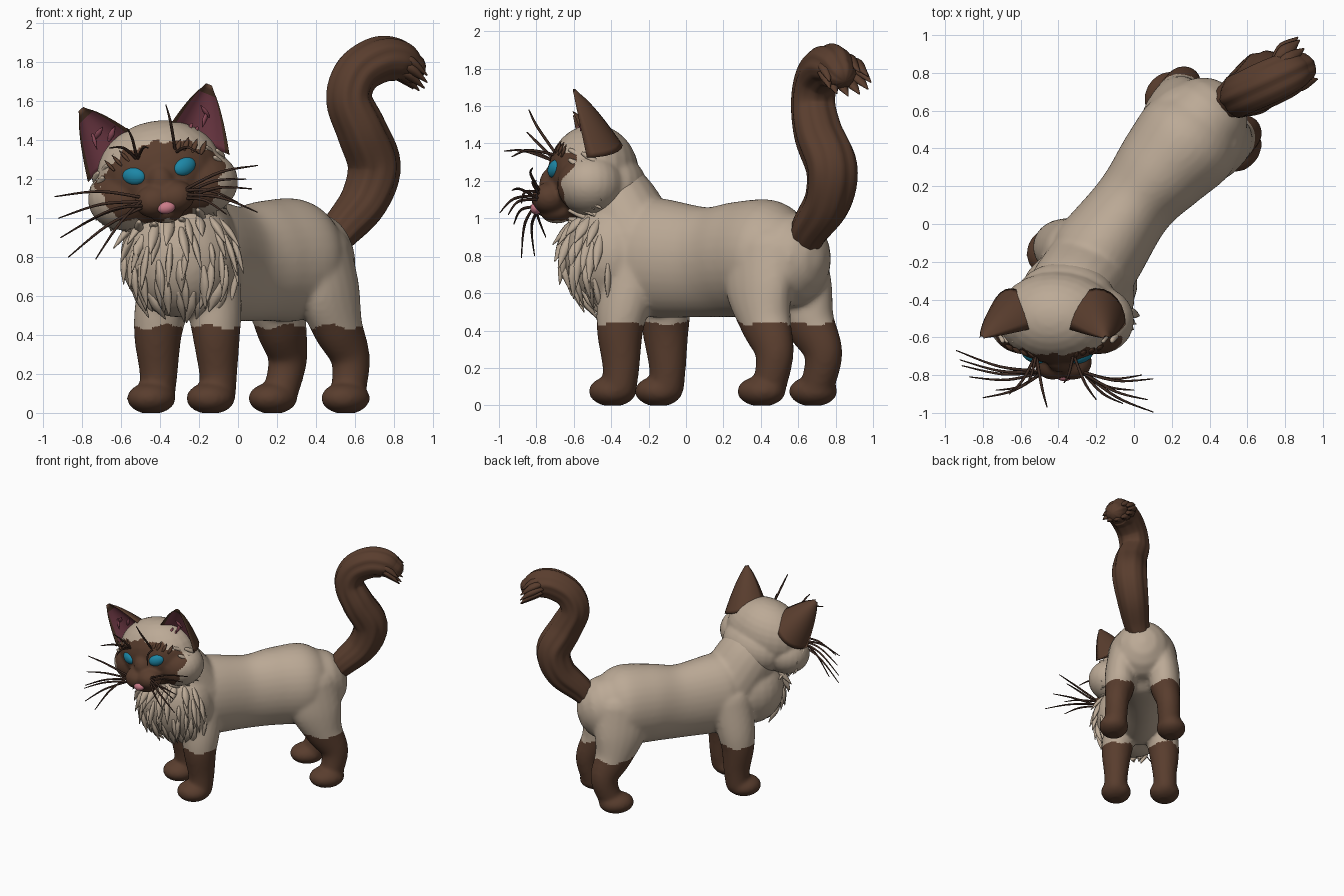
import bpy, bmesh, math, random
from mathutils import Vector, Matrix

if "Cube" in bpy.data.objects:
    bpy.data.objects.remove(bpy.data.objects["Cube"])
random.seed(4)

def mat(name, col):
    m = bpy.data.materials.new(name)
    m.diffuse_color = (*col, 1)
    m.use_nodes = True
    m.node_tree.nodes["Principled BSDF"].inputs["Base Color"].default_value = m.diffuse_color
    return m

CREAM = mat("cream fur", (0.50, 0.40, 0.305))
BROWN = mat("dark brown fur", (0.10, 0.047, 0.027))
DARK = mat("whisker brown", (0.05, 0.025, 0.017))
PINK = mat("inner ear pink", (0.24, 0.062, 0.09))
NOSE = mat("nose pink", (0.60, 0.20, 0.25))
BLUE = mat("eye blue", (0.012, 0.24, 0.38))

# local frames: the body runs diagonally, the head looks forward and is tilted
BODY = Matrix.Translation((0.06, 0.165, 0)) @ Matrix.Rotation(-math.atan2(0.63, 0.777), 4, 'Z')
HEAD = Matrix.Translation((-0.40, -0.45, 1.22)) @ Matrix.Rotation(-0.19, 4, 'Y')
I4 = Matrix.Identity(4)

def ball(bm, c, r, m=I4, rot=I4):
    M = m @ Matrix.Translation(c) @ rot @ Matrix.Diagonal((*r, 1))
    bmesh.ops.create_uvsphere(bm, u_segments=24, v_segments=16, radius=1, matrix=M)

def catmull(pts, steps):
    P = [pts[0]] + list(pts) + [pts[-1]]
    out = []
    for i in range(1, len(P) - 2):
        for k in range(steps):
            t = k / steps
            out.append([0.5 * (2*b + (c-a)*t + (2*a-5*b+4*c-d)*t*t + (3*b-a-3*c+d)*t**3)
                        for a, b, c, d in zip(P[i-1], P[i], P[i+1], P[i+2])])
    return out + [list(pts[-1])]

def tube(bm, pts, m=I4, up=(0, 0, 1), sides=20, steps=6, ridge=0.0, caps=4):
    """Sweep through (x, y, z, side radius, other radius) with rounded ends."""
    rows = catmull(pts, steps)
    n = len(rows)
    rings = []
    for i, r in enumerate(rows):
        t = (Vector(rows[min(i+1, n-1)][:3]) - Vector(rows[max(i-1, 0)][:3])).normalized()
        rings.append((Vector(r[:3]), t, r[3], r[4]))
    def cap(ring, s):
        c, t, a, b = ring
        res = []
        for k in range(1, caps + 1):
            g = k / (caps + 0.3) * math.pi / 2
            res.append((c + t * s * min(a, b) * math.sin(g), t, a*math.cos(g), b*math.cos(g)))
        return res
    rings = cap(rings[0], -1)[::-1] + rings + cap(rings[-1], 1)
    loops = []
    for c, t, a, b in rings:
        side = t.cross(Vector(up)).normalized()
        nrm = side.cross(t)
        loop = []
        for k in range(sides):
            g = 2 * math.pi * k / sides
            f = 1 + ridge * (math.sin(6*g) + 0.7 * math.sin(11*g + 1 + 3*c.z))
            loop.append(bm.verts.new(m @ (c + side*a*f*math.cos(g) + nrm*b*f*math.sin(g))))
        loops.append(loop)
    for A, B in zip(loops, loops[1:]):
        for k in range(sides):
            bm.faces.new((A[k], A[(k+1) % sides], B[(k+1) % sides], B[k]))
    bm.faces.new(loops[0][::-1])
    bm.faces.new(loops[-1])

def tuft(bm, p, d, length, r, bend):
    p, d, bend = Vector(p), Vector(d).normalized(), Vector(bend)
    pts = [(*p, r*0.5, r*0.4), (*(p + d*length*0.45), r, r*0.65),
           (*(p + d*length + bend), r*0.12, r*0.1)]
    tube(bm, pts, up=(0.31, 0.2, 0.92), sides=8, steps=4, caps=2)

def finish(bm, name, mats, voxel=0, smooth=8):
    bmesh.ops.recalc_face_normals(bm, faces=bm.faces)
    me = bpy.data.meshes.new(name)
    for x in mats:
        me.materials.append(x)
    bm.to_mesh(me)
    bm.free()
    ob = bpy.data.objects.new(name, me)
    bpy.context.collection.objects.link(ob)
    if voxel:
        bpy.context.view_layer.objects.active = ob
        mod = ob.modifiers.new("blend", 'REMESH')
        mod.mode, mod.voxel_size = 'VOXEL', voxel
        mod2 = ob.modifiers.new("soften", 'SMOOTH')
        mod2.factor, mod2.iterations = 0.5, smooth
        for k in ("blend", "soften"):
            bpy.ops.object.modifier_apply(modifier=k)
        ob.data.materials.clear()
        for x in mats:
            ob.data.materials.append(x)
    for f in ob.data.polygons:
        f.use_smooth = True
    return ob

# body with legs, neck and chest
bm = bmesh.new()
tube(bm, [(0.01, -0.53, 0.80, 0.22, 0.27), (0.01, -0.43, 0.79, 0.25, 0.32), (-0.01, -0.09, 0.765, 0.218, 0.295),
          (-0.01, 0.15, 0.78, 0.255, 0.31), (0, 0.36, 0.785, 0.285, 0.315), (0, 0.48, 0.78, 0.24, 0.26)], BODY, sides=32)
for s in (1, -1):
    tube(bm, [(s*0.14, -0.47, 0.78, 0.12, 0.16), (s*0.175, -0.50, 0.55, 0.13, 0.15), (s*0.193, -0.51, 0.40, 0.12, 0.128),
              (s*0.197, -0.50, 0.22, 0.098, 0.103), (s*0.20, -0.505, 0.10, 0.092, 0.092)], BODY, up=(0, 1, 0))
    ball(bm, (s*0.196, -0.56, 0.075), (0.122, 0.132, 0.082), BODY)
    du = 0.02 if s < 0 else 0
    tube(bm, [(s*0.12, 0.40, 0.82, 0.15, 0.22), (s*0.17, 0.43, 0.63, 0.13, 0.205), (s*0.185, 0.485, 0.45, 0.12, 0.15),
              (s*0.207, 0.565, 0.28, 0.097, 0.108), (s*0.215, 0.54 - du, 0.11, 0.09, 0.09)], BODY, up=(0, 1, 0))
    ball(bm, (s*0.232, 0.495 - du, 0.075), (0.118, 0.138, 0.082), BODY)
tube(bm, [(-0.24, -0.25, 0.85, 0.25, 0.24), (-0.33, -0.36, 1.06, 0.24, 0.22), (-0.38, -0.42, 1.16, 0.20, 0.19)], up=(0, 1, 0))
BIB, BR = Vector((-0.30, -0.385, 0.80)), Vector((0.305, 0.265, 0.31))
ball(bm, BIB, BR)
body = finish(bm, "body_and_legs", [CREAM, BROWN], 0.015, 10)
for v in body.data.vertices:
    v.co.z = max(v.co.z, 0)
for f in body.data.polygons:
    f.material_index = int(f.center.z < 0.443 + 0.012 * math.sin(f.center.x * 30))

# head with brown mask
bm = bmesh.new()
ball(bm, (0, -0.045, 0.015), (0.325, 0.245, 0.265), HEAD)
ball(bm, (0.02, 0.05, -0.08), (0.27, 0.20, 0.20), HEAD)
for s in (1, -1):
    ball(bm, (s*0.20, -0.06, -0.08), (0.19, 0.18, 0.165), HEAD)
    ball(bm, (s*0.055, -0.28, -0.125), (0.10, 0.095, 0.085), HEAD)
ball(bm, (0, -0.25, -0.04), (0.075, 0.085, 0.10), HEAD)
ball(bm, (0, -0.24, -0.19), (0.09, 0.09, 0.06), HEAD)
head = finish(bm, "head", [CREAM, BROWN], 0.012, 5)
inv = HEAD.inverted()
for f in head.data.polygons:
    p = inv @ f.center
    a = math.atan2(p.z + 0.035, p.x)
    q = (p.x / 0.325)**2 + ((p.z + 0.035) / 0.205)**2
    wave = 0.10 * math.sin(9*a) + 0.07 * math.sin(17*a + 1)
    f.material_index = int(p.y < -0.08 and q < 1 + wave)

# ears: scooped cones, pink inside
for s, nm in ((1, "left_ear"), (-1, "right_ear")):
    bm = bmesh.new()
    N, R = 24, 12
    base, tip = Vector((s*0.225, -0.09, 0.13)), Vector((s*0.335, -0.155, 0.41))
    wide = Vector((s*0.145, 0.01, -0.095))
    loops = []
    for i in range(R + 1):
        t = i / R
        w = max(1 - t, 0.03)**0.68
        loop = []
        for k in range(N):
            g = 2 * math.pi * k / N
            d = math.sin(g)
            y = 0.20 * d if d > 0 else -0.10 * d * (1 - abs(math.cos(g))**4)
            loop.append(bm.verts.new(HEAD @ (base.lerp(tip, t) + wide*w*math.cos(g) + Vector((0, y*w, 0)))))
        loops.append(loop)
    for i, (A, B) in enumerate(zip(loops, loops[1:])):
        for k in range(N):
            f = bm.faces.new((A[k], A[(k+1) % N], B[(k+1) % N], B[k]))
            g = 2 * math.pi * (k + 0.5) / N
            f.material_index = int(math.sin(g) < 0 and abs(math.cos(g)) < 0.88 and i < R - 2)
    bm.faces.new(loops[0][::-1])
    bm.faces.new(loops[-1])
    finish(bm, nm, [BROWN, PINK])
    # fluffy fur inside the ear
    bm = bmesh.new()
    for k in range(5):
        p = base.lerp(tip, 0.18 + 0.08*k) + Vector((s*random.uniform(-0.06, 0.04), 0.025, 0))
        tuft(bm, HEAD @ p, (s*-0.2, -0.15, random.uniform(-1, 0.6)), 0.08, 0.016, (0, 0, 0))
    finish(bm, nm + "_fluff", [PINK])

# eyes and nose
bm = bmesh.new()
for s in (1, -1):
    ball(bm, (s*0.132, -0.25, 0.02), (0.064, 0.034, 0.046), HEAD,
         Matrix.Rotation(s*0.42, 4, 'Z') @ Matrix.Rotation(-s*0.25, 4, 'Y'))
finish(bm, "eyes", [BLUE])
bm = bmesh.new()
ball(bm, (0, -0.352, -0.17), (0.046, 0.03, 0.032), HEAD)
finish(bm, "nose", [NOSE])

# tail with ridged fur and ragged tip
bm = bmesh.new()
path = [(0.47, 0.86, 0.08), (0.53, 0.94, 0.10), (0.65, 1.09, 0.122), (0.70, 1.27, 0.134), (0.635, 1.45, 0.127),
        (0.57, 1.61, 0.116), (0.61, 1.74, 0.115), (0.72, 1.81, 0.118), (0.82, 1.81, 0.11), (0.88, 1.775, 0.085)]
tube(bm, [(x, 0.65 + 0.45*(x - 0.5) + (0.04 if 1 < z < 1.4 else 0), z, r*0.98, r*1.02) for x, z, r in path],
     up=(-0.45, 0.9, 0), sides=48, ridge=0.035)
for k in range(11):
    g = k * 0.571
    p = Vector((0.78, 0.80, 1.81)) + Vector((-0.035*math.cos(g), 0.075*math.cos(g), 0.065*math.sin(g)))
    tuft(bm, p, (0.72, 0.42 + 0.25*math.cos(g), -0.25), 0.17, 0.042, (0, 0, -0.04))
finish(bm, "tail", [BROWN])

# chest fur locks
bm = bmesh.new()
for row in range(6):
    el = 0.7 - row * 0.27
    for k in range(8):
        a = -math.pi/2 + (k - 3.5 + 0.5*(row % 2)) * 0.34 + random.uniform(-0.1, 0.1)
        e = el + random.uniform(-0.08, 0.08)
        n = Vector((math.cos(a)*math.cos(e), math.sin(a)*math.cos(e), math.sin(e)))
        p = BIB + Vector(x*y for x, y in zip(n, BR)) * 0.965
        down = Vector((0.15*random.uniform(-1, 1), 0, -1))
        d = down - n * down.dot(n) + n * 0.06
        tuft(bm, p, d, random.uniform(0.13, 0.22), random.uniform(0.022, 0.034), n * -0.012)
# cheek and forehead ruff
R3 = HEAD.to_3x3()
for ring, (y, rx, rz) in enumerate(((-0.17, 0.305, 0.225), (-0.10, 0.335, 0.245))):
    for k in range(24):
        a = 2 * math.pi * (k + 0.5*ring) / 24 + random.uniform(-0.06, 0.06)
        c, s = math.cos(a), math.sin(a)
        p = HEAD @ Vector((rx*c, y, rz*s - 0.02))
        tuft(bm, p, R3 @ Vector((0.2*c, 0.7, 0.05*s - 0.5*abs(c))), random.uniform(0.11, 0.16), 0.026, (0, 0, -0.01))
finish(bm, "fur_ruff", [CREAM])

# brown brow locks
bm = bmesh.new()
for s in (1, -1):
    for k in range(5):
        x = 0.06 + 0.042*k
        p = HEAD @ Vector((s*x, -0.262 + 0.9*x*x, 0.085 + 0.02*math.sin(k)))
        tuft(bm, p, R3 @ Vector((s*0.5, 0.35, 0.8)), 0.075, 0.014, (0, 0, 0))
finish(bm, "brow_locks", [BROWN])

# whiskers: (start in head frame) to (end in world)
bm = bmesh.new()
ends = [(-0.94, -0.67, 1.11), (-0.91, -0.75, 0.90), (-0.87, -0.81, 0.80), (-0.73, -0.88, 0.79), (-0.92, -0.72, 1.00),
        (-0.80, -0.92, 0.97), (0.10, -0.82, 1.27), (0.10, -0.995, 1.03), (0.07, -0.93, 1.15), (0.0, -0.88, 1.08),
        (0.04, -0.80, 1.20), (-0.06, -0.95, 1.02)]
brows = [(-0.37, -0.84, 1.58), (-0.66, -0.90, 1.36), (-0.20, -0.93, 1.33), (-0.46, -0.97, 1.36), (-0.57, -0.85, 1.46)]
for group, brow in ((ends, 0), (brows, 1)):
    for i, e in enumerate(group):
        e = Vector(e)
        s = 1 if e.x > -0.4 else -1
        z = 0.10 if brow else -0.10 - 0.02*(i % 3)
        a = HEAD @ Vector((s*0.10, -0.24 if brow else -0.33, z))
        mid = a.lerp(e, 0.5) + Vector((0, -0.03, 0.03))
        tube(bm, [(*a, 0.008, 0.008), (*mid, 0.0075, 0.0075), (*e, 0.003, 0.003)],
             up=(0.1, 0.3, 0.95), sides=6, steps=6, caps=1)
finish(bm, "whiskers", [DARK])
